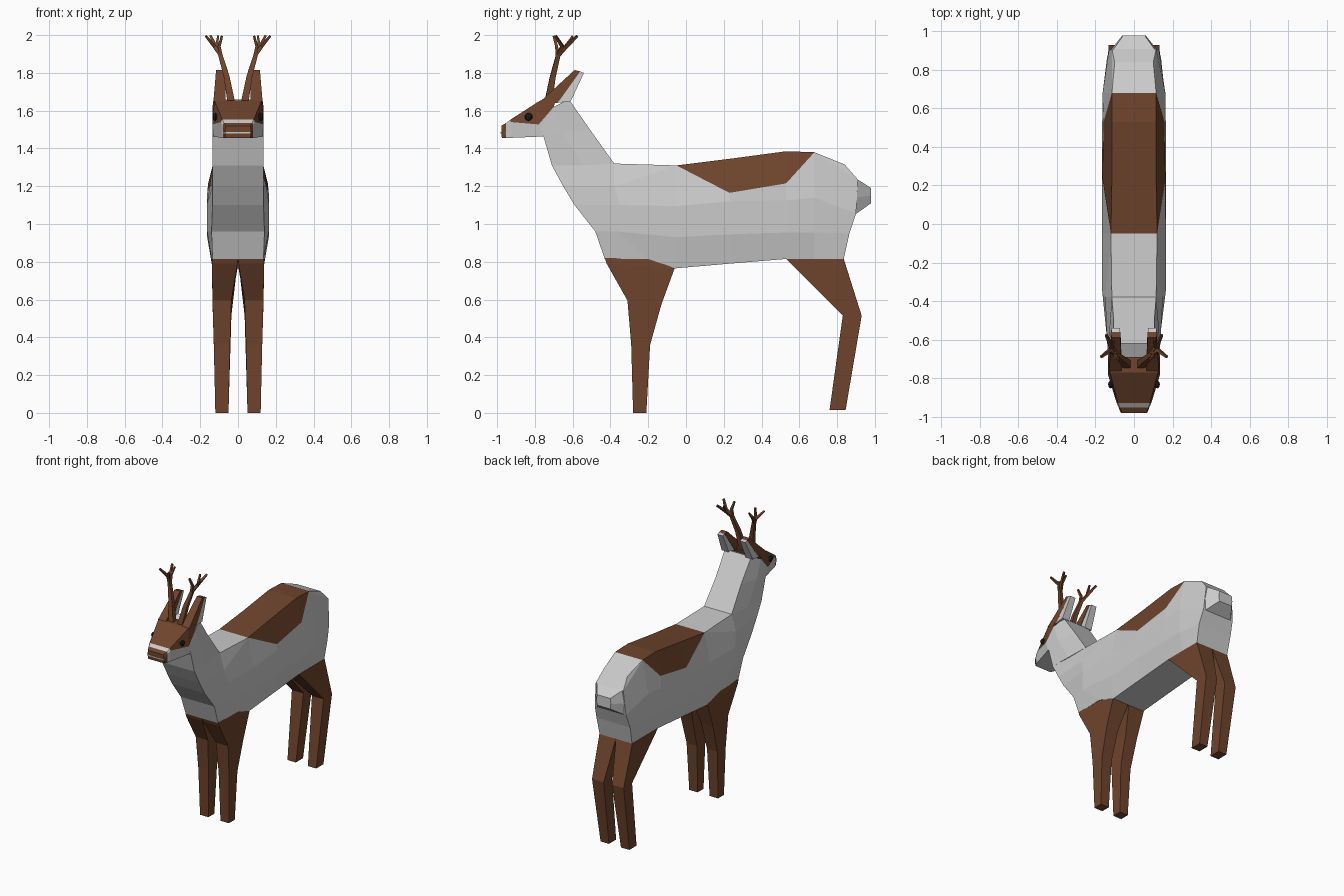
import bpy, bmesh
from mathutils import Vector

if "Cube" in bpy.data.objects:
    bpy.data.objects.remove(bpy.data.objects["Cube"])


def material(name, rgb):
    m = bpy.data.materials.new(name)
    m.diffuse_color = (*rgb, 1)
    m.use_nodes = True
    m.node_tree.nodes["Principled BSDF"].inputs["Base Color"].default_value = m.diffuse_color
    return m


GREY = material("grey_coat", (0.8, 0.8, 0.8))
BROWN = material("brown_coat", (0.16, 0.058, 0.026))
BLACK = material("eye_black", (0.01, 0.01, 0.01))


def finish(name, bm, mats, mirror=False):
    bmesh.ops.remove_doubles(bm, verts=bm.verts, dist=1e-4)
    bmesh.ops.recalc_face_normals(bm, faces=bm.faces)
    me = bpy.data.meshes.new(name)
    bm.to_mesh(me)
    bm.free()
    for m in mats:
        me.materials.append(m)
    ob = bpy.data.objects.new(name, me)
    bpy.context.collection.objects.link(ob)
    if mirror:
        mod = ob.modifiers.new("mirror", "MIRROR")
        mod.use_mirror_merge = False
    return ob


def skin(name, stations, mats, paint=lambda i, j: 0):
    """Symmetric loft: each station is a list of (y, z, half_width), low to high."""
    bm = bmesh.new()
    rings = []
    for st in stations:
        pts = [(w, y, z) for y, z, w in st] + [(-w, y, z) for y, z, w in reversed(st)]
        rings.append([bm.verts.new(p) for p in pts])
    n = len(rings[0])
    for i in range(len(rings) - 1):
        for j in range(n):
            k = (j + 1) % n
            f = bm.faces.new((rings[i][j], rings[i][k], rings[i + 1][k], rings[i + 1][j]))
            f.material_index = paint(i, min(j, n - 2 - j) if j < n - 1 else -1)
    for i, r in ((-1, rings[0]), (len(rings) - 1, rings[-1])):
        for j in range(n // 2 - 1):
            f = bm.faces.new((r[j], r[j + 1], r[n - 2 - j], r[n - 1 - j]))
            f.material_index = paint(i, j)
    return finish(name, bm, mats)


def add_loft(bm, rings):
    vs = [[bm.verts.new(p) for p in r] for r in rings]
    n = len(vs[0])
    for a, b in zip(vs, vs[1:]):
        for j in range(n):
            bm.faces.new((a[j], a[(j + 1) % n], b[(j + 1) % n], b[j]))
    bm.faces.new(vs[0])
    bm.faces.new(vs[-1])


def limb(name, sections, mat):
    """Mirrored four-sided loft: (y_front, z_front, y_back, z_back, x_in, x_out)."""
    bm = bmesh.new()
    add_loft(bm, [[(xi, yf, zf), (xo, yf, zf), (xo, yb, zb), (xi, yb, zb)]
                  for yf, zf, yb, zb, xi, xo in sections])
    return finish(name, bm, [mat], mirror=True)


# Torso with brown saddle patch
torso = [
    [(-.43, .815, .135), (-.48, .96, .14), (-.59, 1.10, .135), (-.65, 1.20, .135), (-.71, 1.31, .135)],
    [(-.20, .815, .14), (-.36, .96, .163), (-.35, 1.10, .165), (-.38, 1.20, .15), (-.38, 1.32, .115)],
    [(-.06, .765, .135), (-.05, .93, .163), (-.05, 1.095, .165), (-.05, 1.31, .12), (-.05, 1.31, .12)],
    [(.23, .79, .135), (.23, .945, .163), (.23, 1.12, .165), (.23, 1.165, .163), (.23, 1.345, .115)],
    [(.53, .815, .135), (.53, .955, .163), (.53, 1.125, .165), (.53, 1.215, .158), (.53, 1.385, .115)],
    [(.68, .815, .135), (.68, .955, .16), (.68, 1.14, .163), (.68, 1.38, .115), (.68, 1.38, .115)],
    [(.835, .815, .135), (.865, .95, .14), (.90, 1.055, .13), (.91, 1.235, .115), (.84, 1.315, .10)],
]
skin("torso", torso, [GREY, BROWN], lambda i, j: int(i in (2, 3, 4) and j >= 3))

# Tail
skin("tail", [[(.895, 1.05, .115), (.905, 1.14, .12), (.91, 1.235, .105)],
              [(.98, 1.11, .055), (.98, 1.15, .06), (.98, 1.19, .055)]], [GREY])

# Neck, each station running from throat to nape
skin("neck", [
    [(-.71, 1.31, .134), (-.55, 1.31, .13), (-.38, 1.32, .115)],
    [(-.755, 1.465, .135), (-.65, 1.49, .135), (-.505, 1.495, .105)],
    [(-.78, 1.53, .135), (-.70, 1.62, .135), (-.62, 1.66, .11)],
], [GREY])

# Head: grey jaw, brown face, light stripe behind the nose
head = [
    [(-.755, 1.465, .133), (-.70, 1.62, .135), (-.69, 1.655, .13)],
    [(-.765, 1.463, .13), (-.78, 1.527, .136), (-.77, 1.655, .125)],
    [(-.93, 1.456, .085), (-.93, 1.54, .09), (-.93, 1.552, .083)],
    [(-.952, 1.455, .078), (-.952, 1.525, .08), (-.952, 1.535, .075)],
    [(-.975, 1.455, .066), (-.978, 1.49, .07), (-.978, 1.52, .064)],
]
skin("head", head, [GREY, BROWN],
     lambda i, j: int(i >= 3 and j >= 0 or i in (-1, 0, 1) and j >= 1))

# Mouth line
skin("mouth", [[(-.955, 1.48, .078), (-.955, 1.488, .078)],
               [(-.981, 1.48, .066), (-.981, 1.488, .066)]], [GREY])

# Ears: brown front shell, grey back shell
limb("ear_front", [(-.77, 1.65, -.68, 1.64, .065, .13),
                   (-.59, 1.815, -.56, 1.808, .07, .116)], BROWN)
limb("ear_back", [(-.69, 1.64, -.61, 1.65, .07, .13),
                  (-.562, 1.808, -.54, 1.80, .072, .116)], GREY)

# Eyes
bm = bmesh.new()
bmesh.ops.create_uvsphere(bm, u_segments=8, v_segments=6, radius=.021)
bmesh.ops.scale(bm, vec=(.7, 1, 1), verts=bm.verts)
bmesh.ops.translate(bm, vec=(.12, -.833, 1.567), verts=bm.verts)
finish("eyes", bm, [BLACK], mirror=True)

# Legs
limb("front_legs", [
    (-.43, .82, -.20, .82, .0, .137), (-.42, .79, -.06, .766, .003, .138),
    (-.31, .595, -.13, .575, .035, .135), (-.29, .36, -.19, .36, .042, .128),
    (-.28, 0, -.21, 0, .05, .12)], BROWN)
limb("hind_legs", [
    (.53, .816, .835, .816, .0, .137), (.83, .515, .93, .515, .035, .132),
    (.76, .015, .845, .015, .05, .12)], BROWN)


# Antlers: tapering four-sided branches
def branch(bm, pts):
    pts = [(Vector(p[:3]), p[3]) for p in pts]
    rings = []
    for i, (p, r) in enumerate(pts):
        d = (pts[min(i + 1, len(pts) - 1)][0] - pts[max(i - 1, 0)][0]).normalized()
        u = d.cross(Vector((0, 1, 0))).normalized() * r
        v = d.cross(u).normalized() * r
        rings.append([p + u + v, p + u - v, p - u - v, p - u + v])
    add_loft(bm, rings)


bm = bmesh.new()
branch(bm, [(.035, -.73, 1.64, .02), (.06, -.705, 1.78, .015), (.095, -.675, 1.90, .011),
            (.125, -.655, 1.94, .009), (.17, -.69, 1.995, .006)])
branch(bm, [(.095, -.675, 1.895, .01), (.12, -.63, 1.945, .009), (.145, -.575, 1.995, .006)])
branch(bm, [(.09, -.68, 1.885, .01), (.1, -.685, 1.94, .008), (.085, -.70, 1.995, .006)])
branch(bm, [(.115, -.64, 1.935, .008), (.105, -.60, 1.995, .005)])
finish("antlers", bm, [BROWN], mirror=True)
